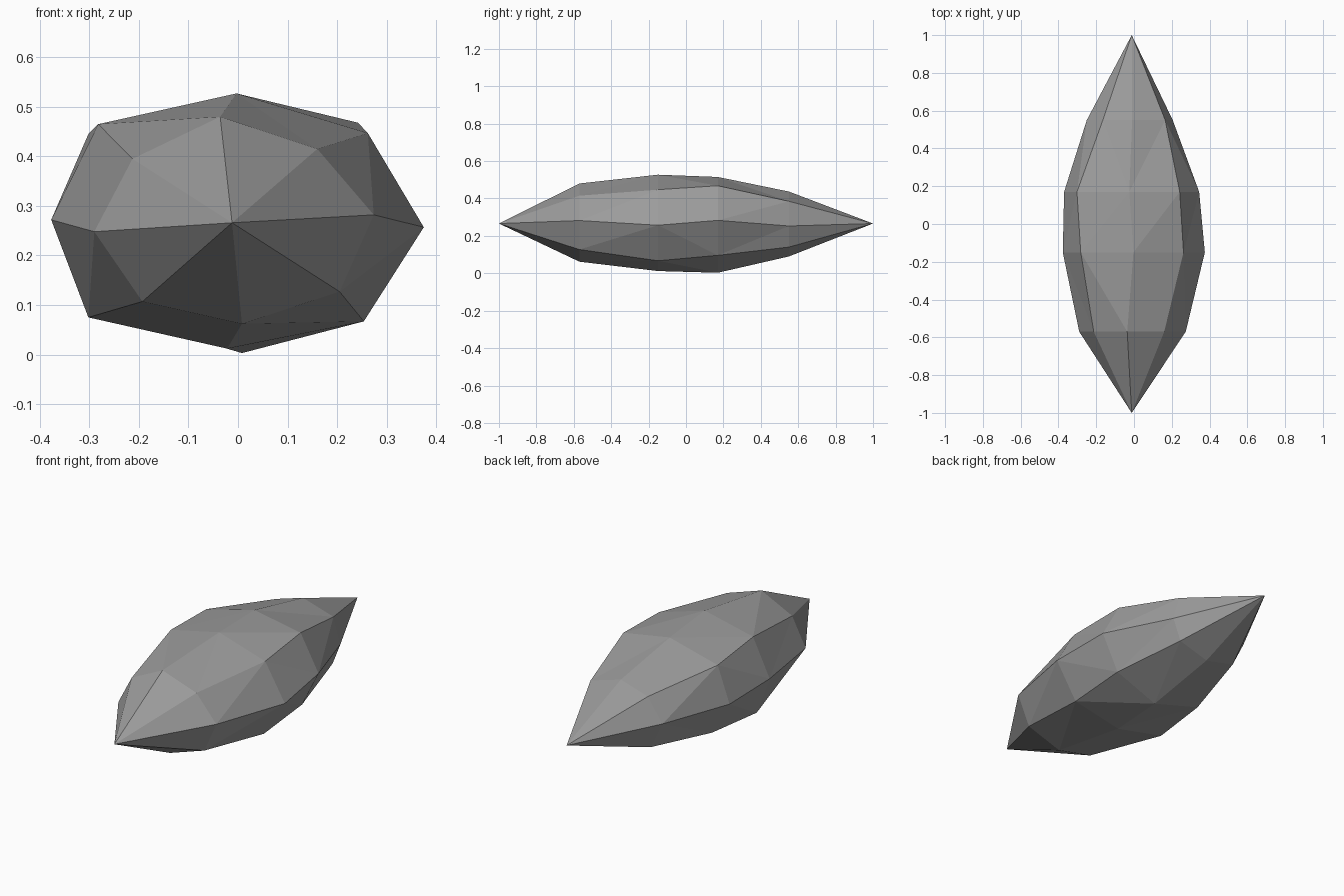
import bpy, bmesh

if "Cube" in bpy.data.objects:
    bpy.data.objects.remove(bpy.data.objects["Cube"])

stone = bpy.data.materials.new("stone_grey")
stone.diffuse_color = (0.33, 0.33, 0.33, 1)
stone.use_nodes = True
stone.node_tree.nodes["Principled BSDF"].inputs["Base Color"].default_value = stone.diffuse_color

# Eight-sided cross-sections along y, listed from the left side over the top
rings = [
    (-0.57, [(-.29, .248), (-.213, .395), (-.036, .48), (.16, .415),
             (.274, .282), (.205, .127), (.008, .062), (-.193, .107)]),
    (-0.15, [(-.377, .272), (-.282, .465), (-.003, .527), (.262, .447),
             (.375, .257), (.254, .067), (-.022, .012), (-.302, .075)]),
    (0.17, [(-.37, .26), (-.302, .445), (-.025, .515), (.242, .468),
            (.345, .283), (.25, .096), (.008, .003), (-.27, .085)]),
    (0.55, [(-.25, .27), (-.165, .39), (-.01, .437), (.165, .385),
            (.205, .253), (.16, .14), (-.01, .09), (-.18, .13)]),
]

# Rock body: skin the rings and close both ends to points
bm = bmesh.new()
loops = [[bm.verts.new((x, y, z)) for x, z in pts] for y, pts in rings]
for a, b in zip(loops, loops[1:]):
    for k in range(8):
        n = (k + 1) % 8
        bm.faces.new((a[k], a[n], b[n], b[k]))
for loop, y in ((loops[0], -1), (loops[-1], 1)):
    tip = bm.verts.new((-.012, y, .266))
    for k in range(8):
        bm.faces.new((loop[k], loop[(k + 1) % 8], tip))
bmesh.ops.triangulate(bm, faces=bm.faces[:], quad_method='SHORT_EDGE')
bmesh.ops.recalc_face_normals(bm, faces=bm.faces[:])

mesh = bpy.data.meshes.new("rock")
bm.to_mesh(mesh)
bm.free()
mesh.materials.append(stone)
bpy.context.collection.objects.link(bpy.data.objects.new("rock", mesh))
